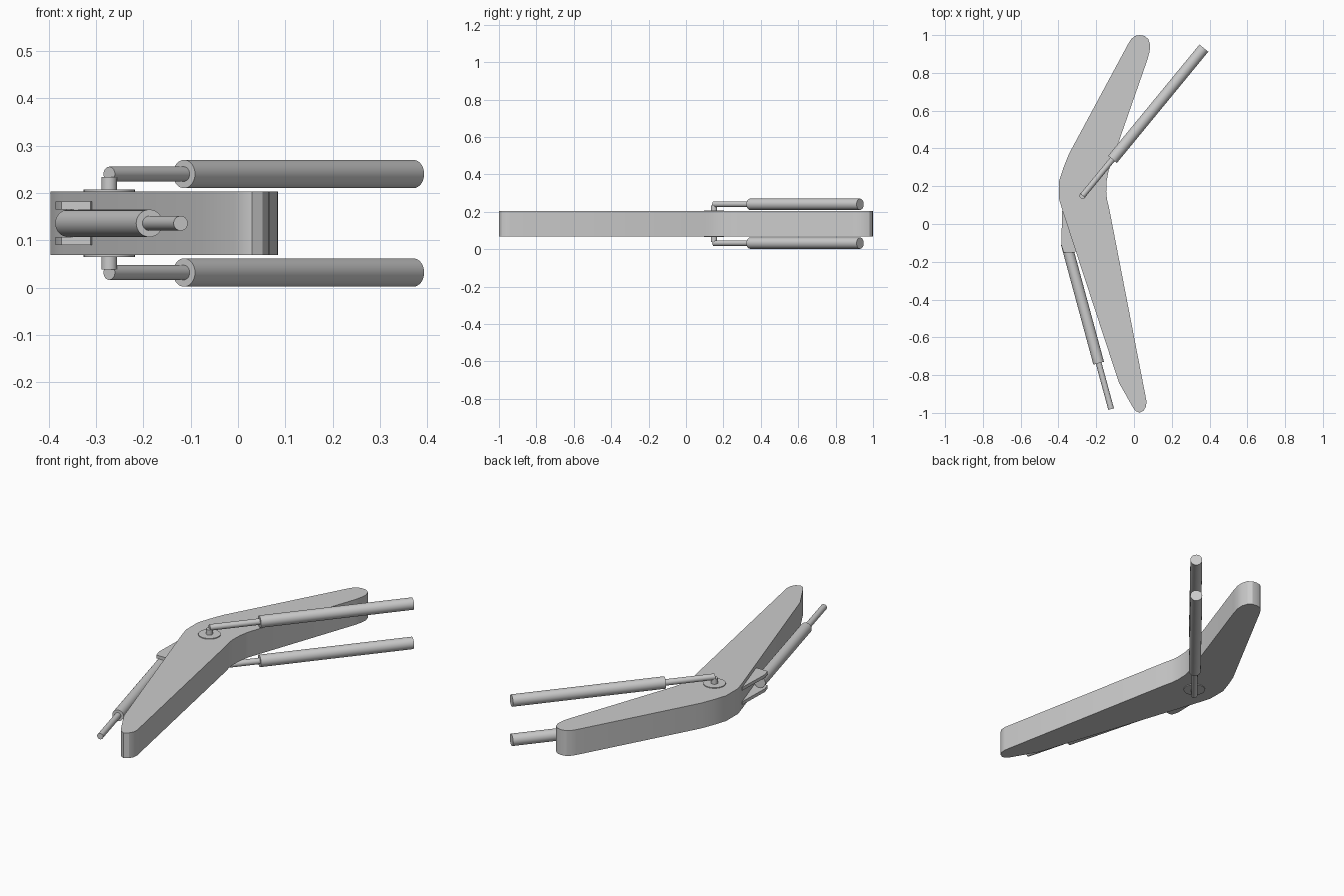
import bpy, bmesh
from mathutils import Vector

if "Cube" in bpy.data.objects:
    bpy.data.objects.remove(bpy.data.objects["Cube"])

MID = 0.136  # height of the mirror plane


def finish(ob, angle=0.5):
    bpy.ops.object.select_all(action='DESELECT')
    ob.select_set(True)
    bpy.context.view_layer.objects.active = ob
    bpy.ops.object.shade_smooth_by_angle(angle=angle)
    return ob


def plate(name, outline, z0, z1):
    """Extrude a closed xy outline from z0 to z1."""
    bm = bmesh.new()
    face = bm.faces.new([bm.verts.new((x, y, z0)) for x, y in outline])
    ext = bmesh.ops.extrude_face_region(bm, geom=[face])
    verts = [v for v in ext['geom'] if isinstance(v, bmesh.types.BMVert)]
    bmesh.ops.translate(bm, verts=verts, vec=(0, 0, z1 - z0))
    bmesh.ops.recalc_face_normals(bm, faces=bm.faces)
    me = bpy.data.meshes.new(name)
    bm.to_mesh(me)
    bm.free()
    ob = bpy.data.objects.new(name, me)
    bpy.context.collection.objects.link(ob)
    return finish(ob)


def rod(name, a, b, r):
    """Solid cylinder between two points."""
    a, b = Vector(a), Vector(b)
    bpy.ops.mesh.primitive_cylinder_add(vertices=32, radius=r, depth=(b - a).length,
                                        location=(a + b) / 2)
    ob = bpy.context.object
    ob.name = name
    ob.rotation_euler = (b - a).to_track_quat('Z', 'Y').to_euler()
    return finish(ob)


# Bent boom with rounded tips
boom = [(0.066, -0.937), (-0.133, 0.09), (-0.143, 0.13), (-0.147, 0.17), (-0.145, 0.225),
        (-0.135, 0.28), (0.072, 0.873), (0.083, 0.915), (0.085, 0.95), (0.075, 0.98),
        (0.055, 0.996), (0.03, 1.0), (0.003, 0.995), (-0.015, 0.978), (-0.03, 0.955),
        (-0.345, 0.37), (-0.373, 0.3), (-0.396, 0.23), (-0.396, 0.13), (-0.375, 0.06),
        (-0.08, -0.84), (-0.005, -0.972), (0.009, -0.99), (0.03, -1.0), (0.052, -0.987),
        (0.064, -0.965)]
plate("boom", boom, 0.069, 0.203)

# Pair of bracket plates on the back of the boom
bracket = [(-0.38, 0.07), (-0.385, -0.11), (-0.373, -0.15), (-0.312, -0.15),
           (-0.30, -0.12), (-0.30, 0.07)]
for s, label in ((1, "upper"), (-1, "lower")):
    z0, z1 = sorted((MID + s * 0.029, MID + s * 0.046))
    plate(f"{label}_bracket_plate", bracket, z0, z1)

# Single arm cylinder held between the plates
rod("arm_cylinder_barrel", (-0.358, -0.105, MID), (-0.187, -0.737, MID), 0.029)
rod("arm_cylinder_piston", (-0.22, -0.615, MID), (-0.121, -0.98, MID), 0.0155)
rod("bracket_pin", (-0.345, -0.12, MID - 0.046), (-0.345, -0.12, MID + 0.046), 0.012)

# Pivot boss and pin through the bend
px, py = -0.272, 0.15
rod("pivot_boss", (px, py, 0.065), (px, py, 0.207), 0.054)
rod("pivot_pin", (px, py, MID - 0.098), (px, py, MID + 0.098), 0.0165)

# Twin lift cylinders above and below the boom
for s, label in ((1, "upper"), (-1, "lower")):
    z = MID + s * 0.104
    rod(f"{label}_lift_piston", (px, py, z), (0.0, 0.481, z), 0.0155)
    rod(f"{label}_lift_barrel", (-0.114, 0.342, z), (0.37, 0.931, z), 0.03)
